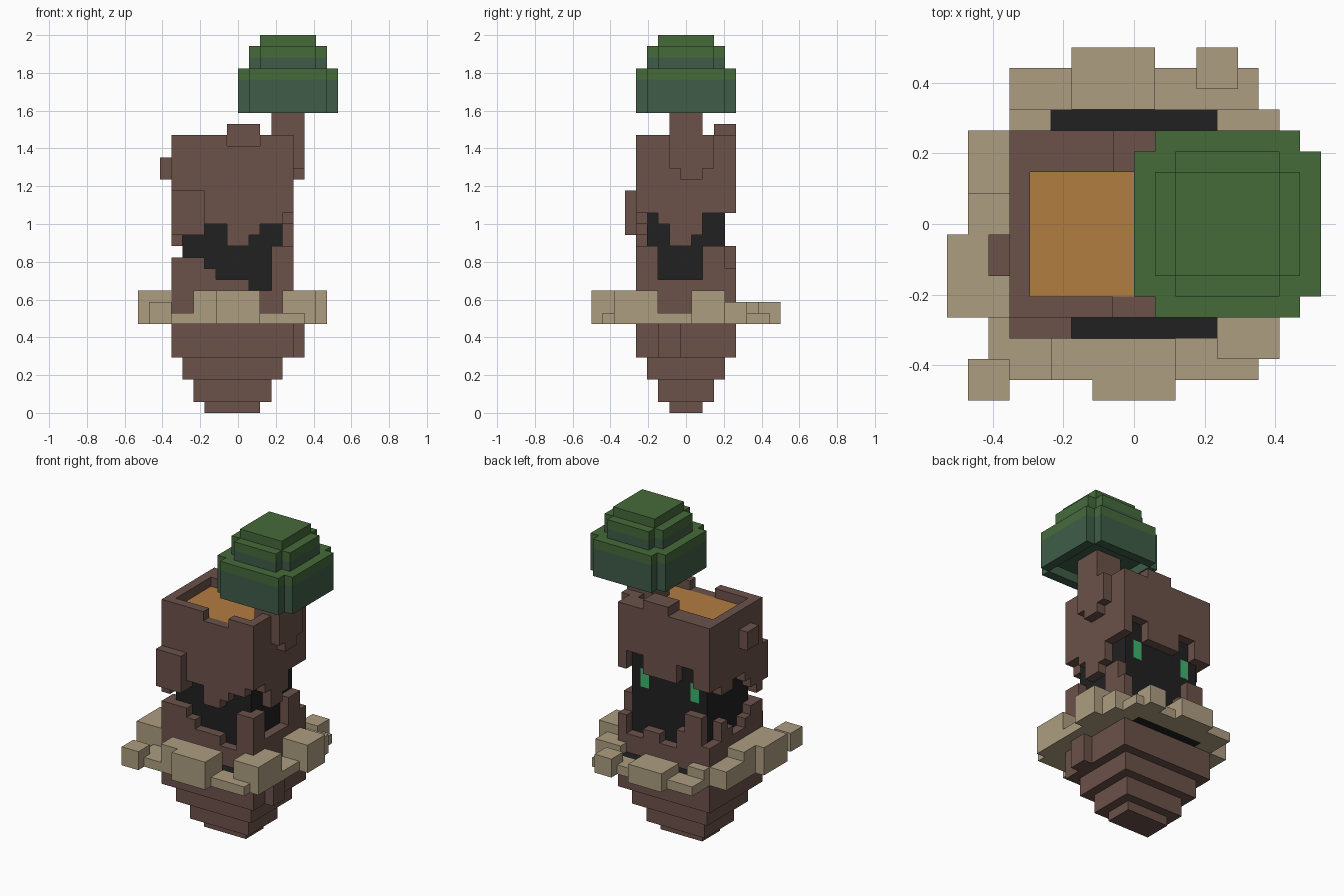
import bpy, bmesh
from itertools import groupby

U = 1 / 17  # edge of one block

cube = bpy.data.objects.get("Cube")
if cube:
    bpy.data.objects.remove(cube, do_unlink=True)


def material(name, rgb):
    m = bpy.data.materials.new(name)
    m.use_nodes = True
    m.diffuse_color = (*rgb, 1)
    bsdf = m.node_tree.nodes["Principled BSDF"]
    bsdf.inputs["Base Color"].default_value = (*rgb, 1)
    bsdf.inputs["Roughness"].default_value = 0.9
    return m


BARK = material("brown bark", (0.15, 0.084, 0.068))
DARK = material("charcoal", (0.015, 0.015, 0.015))
SHELF = material("tan fungus", (0.42, 0.34, 0.22))
PITH = material("orange wood", (0.45, 0.205, 0.053))
LEAF = material("leaf green", (0.06, 0.145, 0.042))
SHADE = material("deep leaf green", (0.05, 0.108, 0.065))
GLOW = material("glowing green", (0.05, 0.45, 0.156))


def blocks(name, mat, boxes):
    """One object from boxes given as (x0, x1, y0, y1, z0, z1) in blocks."""
    bm = bmesh.new()
    for x0, x1, y0, y1, z0, z1 in boxes:
        vs = bmesh.ops.create_cube(bm, size=1)["verts"]
        for v in vs:
            v.co.x = U * (x1 if v.co.x > 0 else x0)
            v.co.y = U * (y1 if v.co.y > 0 else y0)
            v.co.z = U * (z1 if v.co.z > 0 else z0)
    me = bpy.data.meshes.new(name)
    bm.to_mesh(me)
    bm.free()
    me.materials.append(mat)
    ob = bpy.data.objects.new(name, me)
    bpy.context.collection.objects.link(ob)
    return ob


def runs(start, heights):
    """Merge neighbouring columns of equal height into (a, b, height)."""
    for h, group in groupby(heights):
        n = len(list(group))
        yield start, start + n, h
        start += n


def wall(name, start, upper, lower, place):
    """Ragged bark wall: hanging upper part and broken lower part."""
    boxes = [place(a, b, h, 25) for a, b, h in runs(start, upper)]
    boxes += [place(a, b, 8, h) for a, b, h in runs(start, lower)]
    return blocks(name, BARK, boxes)


# Tapered root and the charred heart of the trunk
blocks("root", BARK, [
    (-3, 2, -1.5, 1.5, 0, 1), (-4, 3, -2.5, 2.5, 1, 3),
    (-5, 4, -3.5, 3.5, 3, 5), (-6, 5, -4.5, 4.5, 5, 8),
    (5, 6, -2.5, -0.5, 5, 8)])
blocks("charred_core", DARK, [(-5, 4, -3.5, 3.5, 8, 23)])
blocks("charred_ledge", DARK, [(-4, 4, -5.5, -4.5, 8, 9), (-4, 4, 4.5, 5.5, 8, 9)])
blocks("trunk_top", PITH, [(-5, 4, -3.5, 2.5, 23, 24)])

# Bark walls, columns listed from low to high x or y
front = [15, 16, 16, 17, 17, 15, 15, 16, 17, 17, 18]
wall("front_bark_sides", -6, front[:5], [14, 14, 14, 13, 12],
     lambda a, b, z0, z1: (a, b, -4.5, -3.5, z0, z1))
wall("front_bark_right_part", 2, front[8:], [11, 15, 15],
     lambda a, b, z0, z1: (a, b, -4.5, -3.5, z0, z1))
wall("front_bark_notch", -1, front[5:8], [12, 12, 11],
     lambda a, b, z0, z1: (a, b, -4.5, -3.5, z0, min(z1, 24)))
wall("back_bark", -6,
     [18, 18, 20, 20, 18, 18, 18, 18, 20, 20, 18],
     [12, 15, 15, 13, 11, 11, 12, 12, 11, 11, 13],
     lambda a, b, z0, z1: (a, b, 3.5, 4.5, z0, z1))
wall("left_bark", -3.5, [18, 17, 15, 15, 16, 18, 18],
     [15, 12, 12, 12, 12, 15, 15],
     lambda a, b, z0, z1: (4, 5, a, b, z0, z1))
wall("right_bark", -3.5, [16, 17, 18, 18, 17, 17, 18],
     [14, 13, 12, 12, 13, 14, 12],
     lambda a, b, z0, z1: (-6, -5, a, b, z0, z1))
blocks("rim_and_knots", BARK, [
    (-5, 4, 2.5, 3.5, 23, 25), (-1, 2, 2.5, 4.5, 25, 26),
    (-6, -3, -5.5, -4.5, 16, 20), (-7, -6, -2.5, -0.5, 21, 23)])

# Glowing eyes on the charred face
blocks("eyes", GLOW, [(x, x + 1, 3.4, 3.52, 16, 18) for x in (-4, 2)])

# Branch carrying the leaves
blocks("branch", BARK, [
    (3, 6, -1.5, 1.5, 24, 28), (5, 6, -1.5, 2.5, 22, 25),
    (5, 6, -0.5, 1.5, 21, 22)])

# Fungus shelf ringing the trunk
blocks("fungus_front", SHELF, [
    (-7, -4, -7.5, -5.5, 8, 9), (-4, 2, -7.5, -5.5, 8, 11),
    (-2, 2, -8.5, -7.5, 8, 11), (2, 6, -7.5, -5.5, 8, 9),
    (4, 7, -6.5, -4.5, 8, 11), (-8, -6, -8.5, -6.5, 8, 10)])
blocks("fungus_right", SHELF, [
    (-8, -6, -4.5, 1.5, 8, 11), (-8, -6, 1.5, 4.5, 8, 10),
    (-9, -8, -4.5, -0.5, 8, 11), (-7, -4, -5.5, -4.5, 8, 9)])
blocks("fungus_back", SHELF, [
    (-6, 6, 5.5, 7.5, 8, 9), (-6, -4, 4.5, 5.5, 8, 10),
    (-3, 1, 5.5, 8.5, 8, 10), (3, 5, 6.5, 8.5, 8, 10),
    (4, 7, 4.5, 5.5, 8, 10)])
blocks("fungus_left", SHELF, [
    (5, 7, -4.5, -2.5, 8, 11), (5, 7, -2.5, 0.5, 8, 9),
    (5, 8, 0.5, 3.5, 8, 11), (5, 7, 3.5, 4.5, 8, 10)])


# Leaf canopy: stepped tiers with cut corners, hollow underneath
def tier(x0, x1, y, z0, z1):
    return [(x0, x1, 1 - y, y - 1, z0, z1), (x0 + 1, x1 - 1, -y, y, z0, z1)]


skirt = [(1, 8, s * 4 - 0.5, s * 4 + 0.5, 27, 28) for s in (-1, 1)]
skirt += [(x, x + 1, -3.5, 3.5, 27, 28) for x in (0, 8)]
blocks("canopy_skirt", SHADE, skirt)
blocks("canopy_lower", SHADE, tier(0, 9, 4.5, 28, 30) + tier(1, 8, 3.5, 31, 32))
blocks("canopy_upper", LEAF, tier(0, 9, 4.5, 30, 31) + tier(1, 8, 3.5, 32, 33)
       + [(2, 7, -2.5, 2.5, 33, 34)])
